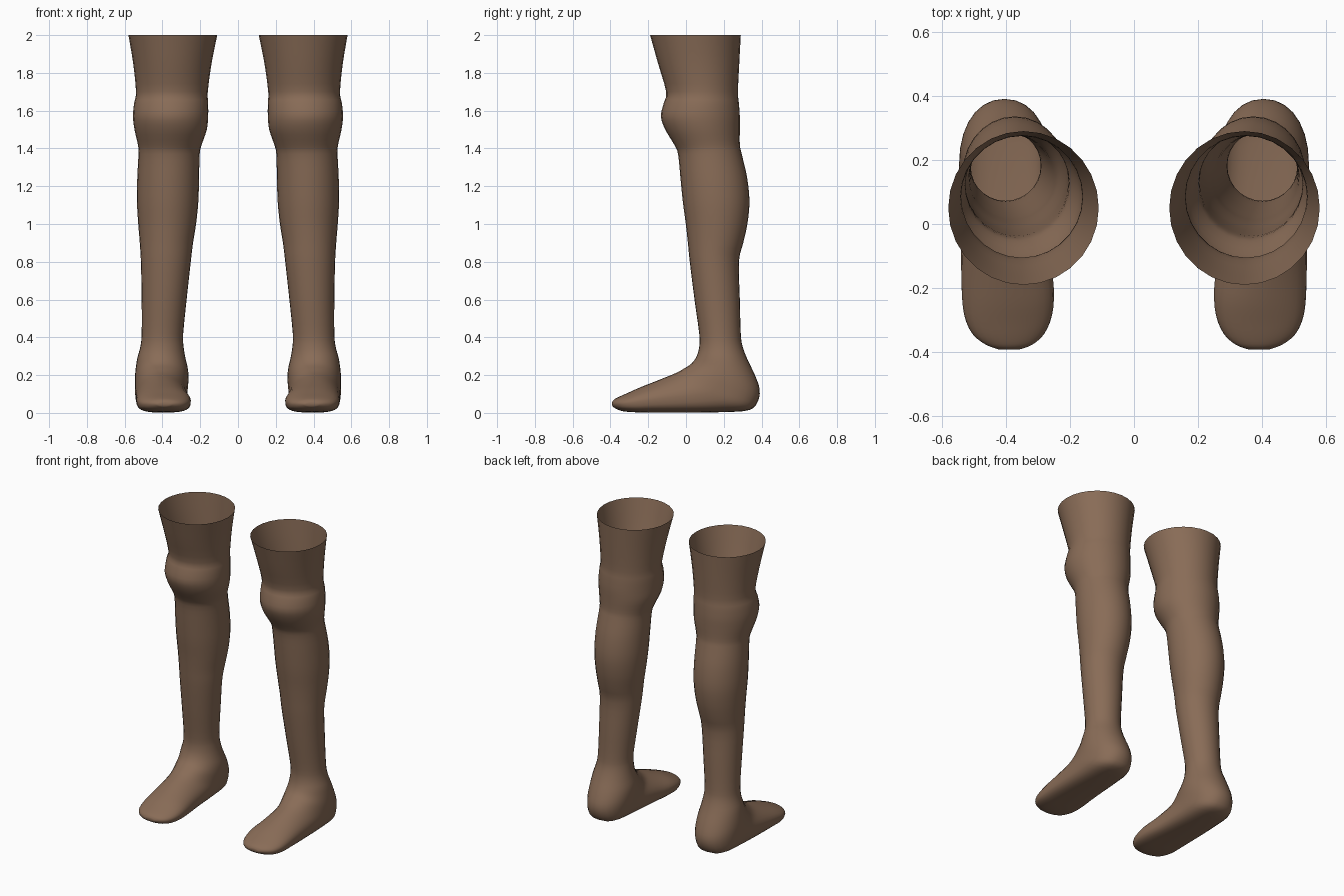
import bpy, bmesh, math
from mathutils import Vector

if "Cube" in bpy.data.objects:
    bpy.data.objects.remove(bpy.data.objects["Cube"])

SEG = 28

skin = bpy.data.materials.new("brown_skin")
skin.diffuse_color = (0.25, 0.15, 0.095, 1)
skin.use_nodes = True
skin.node_tree.nodes["Principled BSDF"].inputs["Base Color"].default_value = skin.diffuse_color

# Thigh, knee, calf and shin: z, front y, back y, inner x, outer x
SHAFT = [
    (2.00, -.19, .29, .11, .58), (1.85, -.148, .282, .14, .555),
    (1.70, -.105, .275, .16, .54), (1.64, -.118, .28, .158, .55),
    (1.57, -.133, .285, .158, .556), (1.50, -.11, .285, .165, .548),
    (1.42, -.062, .285, .192, .53), (1.37, -.042, .295, .203, .527),
    (1.25, -.03, .323, .206, .533), (1.12, -.017, .336, .21, .535),
    (1.00, -.001, .325, .222, .528), (.90, .01, .303, .238, .52),
    (.80, .02, .28, .25, .514), (.60, .045, .285, .272, .51),
    (.42, .07, .29, .29, .51),
]
# Ankle, heel and foot: top y, top z, bottom y, bottom z, inner x, outer x, sole roundness
FOOT = [
    (.07, .35, .30, .35, .288, .517, 1), (.056, .30, .327, .28, .278, .533, 1),
    (.03, .262, .365, .20, .265, .542, 1), (-.01, .235, .39, .125, .262, .546, .95),
    (-.045, .215, .38, .06, .265, .546, .85), (-.08, .20, .335, .015, .268, .545, .75),
    (-.12, .184, .20, .004, .268, .542, .7), (-.18, .16, .0, .002, .262, .54, .65),
    (-.25, .132, -.16, .002, .25, .538, .65), (-.31, .105, -.26, .003, .256, .53, .65),
    (-.355, .085, -.33, .008, .28, .505, .75), (-.382, .07, -.368, .02, .315, .465, .85),
    (-.392, .055, -.390, .035, .355, .425, 1),
]
rows = [(yf, z, yb, z, x0, x1, 1) for z, yf, yb, x0, x1 in SHAFT] + FOOT


def spline(a, b, c, d, t):
    """Smooth in-between value through b and c."""
    return b + .5 * t * (c - a + t * (2*a - 5*b + 4*c - d + t * (3*(b - c) + d - a)))


def smooth_rows(src, steps=3):
    out = []
    for i in range(len(src) - 1):
        p = [src[max(0, min(len(src) - 1, i + k))] for k in (-1, 0, 1, 2)]
        out += [[spline(*v, s / steps) for v in zip(*p)] for s in range(steps)]
    return out + [src[-1]]


def ring(row, side):
    """Closed cross-section spanning the front/top point to the back/bottom point."""
    yf, zf, yb, zb, x0, x1, rnd = row
    mid = Vector((side * (x0 + x1) / 2, (yf + yb) / 2, (zf + zb) / 2))
    up = Vector((0, (yf - yb) / 2, (zf - zb) / 2))
    wide = Vector((side * (x1 - x0) / 2, 0, 0))
    pts = []
    for i in range(SEG):
        a = 2 * math.pi * i / SEG
        c, s = math.cos(a), math.sin(a)
        e = rnd if c < 0 else 1
        pts.append(mid + up * math.copysign(abs(c) ** e, c)
                   + wide * math.copysign(abs(s) ** e, s))
    return pts


def make_leg(name, side):
    bm = bmesh.new()
    loops = [[bm.verts.new(p) for p in ring(r, side)] for r in smooth_rows(rows)]
    for a, b in zip(loops, loops[1:]):
        for i in range(SEG):
            j = (i + 1) % SEG
            q = (a[i], a[j], b[j], b[i])
            bm.faces.new(q if side < 0 else q[::-1])
    # Toe tip closes the foot; the thigh stays open
    tip = loops[-1]
    bm.faces.new(tip if side < 0 else tip[::-1])
    # Make the outside face outwards
    bm.faces.ensure_lookup_table()
    f = bm.faces[0]
    f.normal_update()
    if f.normal.dot(f.calc_center_median() - Vector((side * .345, .05, 2))) < 0:
        bmesh.ops.reverse_faces(bm, faces=bm.faces[:])
    mesh = bpy.data.meshes.new(name)
    bm.to_mesh(mesh)
    bm.free()
    mesh.materials.append(skin)
    mesh.shade_smooth()
    obj = bpy.data.objects.new(name, mesh)
    bpy.context.collection.objects.link(obj)


make_leg("left_leg", -1)
make_leg("right_leg", 1)
